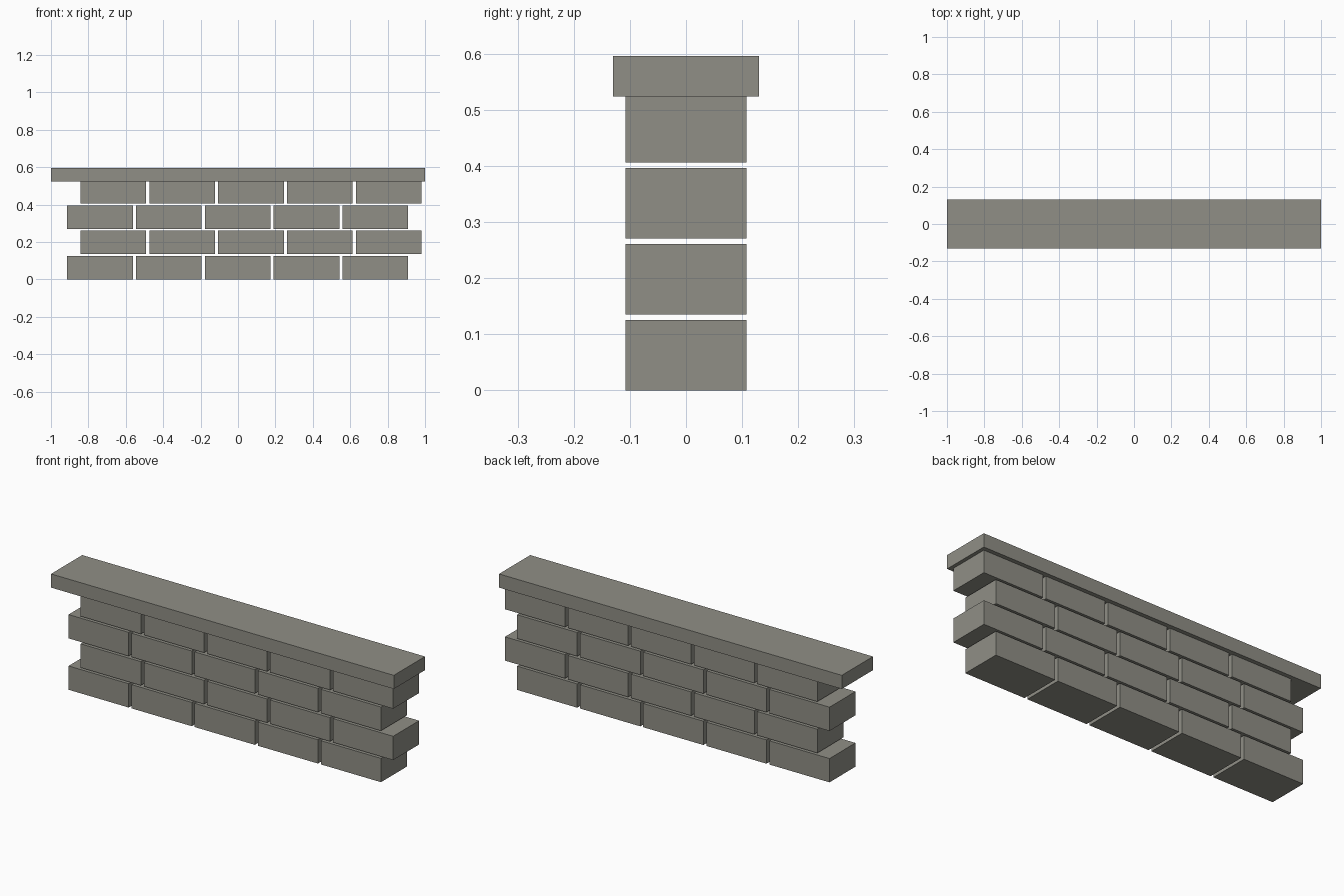
import bpy

cube = bpy.data.objects.get("Cube")
if cube:
    bpy.data.objects.remove(cube, do_unlink=True)

# Single stone colour
COLOR = (0.28, 0.275, 0.24, 1)
stone = bpy.data.materials.new("grey_stone")
stone.use_nodes = True
stone.diffuse_color = COLOR
bsdf = stone.node_tree.nodes["Principled BSDF"]
bsdf.inputs["Base Color"].default_value = COLOR
bsdf.inputs["Roughness"].default_value = 0.9


def block(name, x0, x1, depth, z0, z1):
    """Box spanning x0..x1 and z0..z1, centred on y = 0."""
    bpy.ops.mesh.primitive_cube_add(size=1, location=((x0 + x1) / 2, 0, (z0 + z1) / 2))
    obj = bpy.context.object
    obj.name = name
    obj.scale = (x1 - x0, depth, z1 - z0)
    bpy.ops.object.transform_apply(location=False, rotation=False, scale=True)
    obj.data.materials.append(stone)
    return obj


# Four staggered courses of five separate bricks
LENGTH, HEIGHT, DEPTH = 0.351, 0.1255, 0.216
PITCH_X, PITCH_Z = 0.368, 0.1355
for row in range(4):
    start = -0.913 if row % 2 == 0 else -0.842
    z = row * PITCH_Z
    for col in range(5):
        x = start + col * PITCH_X
        block(f"brick_row{row + 1}_{col + 1}", x, x + LENGTH, DEPTH, z, z + HEIGHT)

# Coping slab that overhangs the wall
block("coping_slab", -1, 1, 0.26, 0.524, 0.596)
